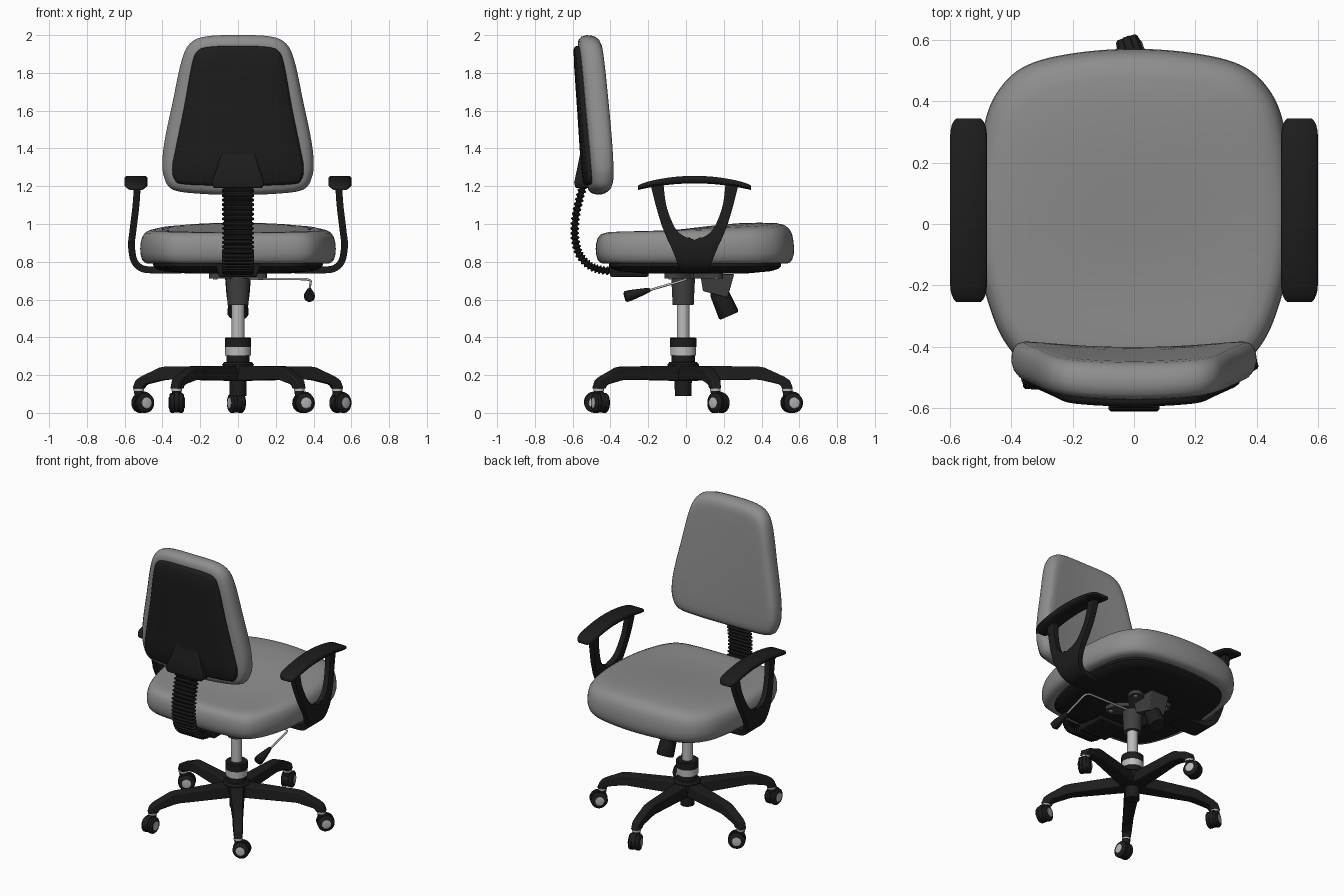
import bpy, bmesh, math
from mathutils import Vector as V

if "Cube" in bpy.data.objects:
    bpy.data.objects.remove(bpy.data.objects["Cube"])


def material(name, v):
    m = bpy.data.materials.new(name)
    m.diffuse_color = (v, v, v, 1)
    m.use_nodes = True
    m.node_tree.nodes["Principled BSDF"].inputs["Base Color"].default_value = m.diffuse_color
    return m


BLACK, DARK = material("black_plastic", 0.012), material("dark_metal", 0.05)
FABRIC, METAL = material("grey_fabric", 0.27), material("light_metal", 0.5)


def make(name, bm, mat, bevel=0, angle=35):
    bmesh.ops.recalc_face_normals(bm, faces=bm.faces)
    me = bpy.data.meshes.new(name)
    bm.to_mesh(me)
    bm.free()
    me.polygons.foreach_set("use_smooth", [True] * len(me.polygons))
    me.set_sharp_from_angle(angle=math.radians(angle))
    me.materials.append(mat)
    ob = bpy.data.objects.new(name, me)
    bpy.context.collection.objects.link(ob)
    if bevel:
        add_bevel(ob, bevel)
    return ob


def add_bevel(ob, width):
    b = ob.modifiers.new("bevel", 'BEVEL')
    b.width, b.segments, b.limit_method = width, 3, 'ANGLE'


def loft(name, rings, mat, bevel=0, angle=35):
    bm = bmesh.new()
    rs = [[bm.verts.new(p) for p in r] for r in rings]
    n = len(rs[0])
    for a, b in zip(rs, rs[1:]):
        for i in range(n):
            bm.faces.new((a[i], a[(i + 1) % n], b[(i + 1) % n], b[i]))
    bm.faces.new(rs[0])
    bm.faces.new(rs[-1])
    return make(name, bm, mat, bevel, angle)


def spline(pts, n, closed=False):
    # Catmull-Rom through points of any dimension
    P, out, c = [V(p) for p in pts], [], len(pts)
    for i in range(c if closed else c - 1):
        if closed:
            a, b, d, e = (P[(i + k) % c] for k in (-1, 0, 1, 2))
        else:
            a, b, d, e = (P[min(max(i + k, 0), c - 1)] for k in (-1, 0, 1, 2))
        for j in range(n):
            t = j / n
            out.append(0.5 * (2 * b + (d - a) * t + (2 * a - 5 * b + 4 * d - e) * t * t
                              + (3 * b - a - 3 * d + e) * t ** 3))
    return out if closed else out + [P[-1]]


def outline(half, n=6):
    return spline(half + [(-x, y) for x, y in half[-2:0:-1]], n, True)


def turned(name, origin, axis, profile, mat, n=28):
    # round part: profile is (distance along axis, radius)
    axis = V(axis).normalized()
    u = axis.orthogonal().normalized()
    w = axis.cross(u)
    ang = [2 * math.pi * i / n for i in range(n)]
    return loft(name, [[V(origin) + axis * d + (u * math.cos(a) + w * math.sin(a)) * r
                        for a in ang] for d, r in profile], mat)


# seat cushion
seat = outline([(0, .572), (.2, .557), (.35, .518), (.44, .44), (.49, .32), (.517, .1), (.508, -.1),
                (.478, -.25), (.425, -.38), (.35, -.45), (.2, -.473), (0, -.478)])
SC = V((0, .05))


def seat_ring(s, z, crown):
    r = []
    for p in seat:
        q = SC + (p - SC) * s
        f = min(max((q.y + .25) / .6, 0), 1)
        r.append((q.x, q.y, z + crown * (.04 * f * f * (3 - 2 * f) * (1 - (q.x / .55) ** 2)
                                         - .012 * (1 - f) * (1 - (q.x / .5) ** 2))))
    return r


loft("seat_cushion", [seat_ring(*a) for a in (
    (.9, .79, 0), (.95, .793, 0), (.98, .81, 0), (.997, .84, 0), (1, .87, 0), (.995, .9, .2), (.98, .93, .4),
    (.95, .952, .6), (.9, .963, .8), (.82, .967, .95), (.65, .967, 1), (.45, .967, 1), (.25, .967, 1),
    (.08, .967, 1))], FABRIC, angle=60)
loft("seat_pan", [seat_ring(s, z, 0) for s, z in (
    (.87, .80), (.865, .775), (.84, .762), (.76, .75), (.5, .737))], BLACK)

# backrest cushion and its rear shell
BC = V((0, 1.57))


def back_y(x, z):
    return -.507 - .05 * (z - 1.2) / .75 - .02 * (1 - (x / .3) ** 2)


def front_y(x, z):
    t = max((z - 1.15) / .8, 0)
    return -.382 - .05 * t ** 1.5 - .018 * (1 - (x / .32) ** 2)


def back_ring(half, s, d, push=0):
    r = []
    for p in half:
        q = BC + (p - BC) * s
        y0, y1 = back_y(q.x, q.y), front_y(q.x, q.y)
        r.append((q.x, y0 + (y1 - y0) * d + push, q.y))
    return r


pad = outline([(0, 2), (.17, 1.993), (.255, 1.955), (.3, 1.86), (.345, 1.65), (.385, 1.46), (.4, 1.34),
               (.392, 1.25), (.345, 1.182), (.2, 1.16), (0, 1.155)])
loft("backrest_cushion", [back_ring(pad, s, d) for s, d in (
    (.2, .02), (.6, .02), (.88, .03), (.94, .07), (.98, .2), (1, .42), (.995, .62), (.98, .78), (.95, .91),
    (.9, .98), (.82, 1), (.6, 1), (.4, 1), (.2, 1), (.06, 1))], FABRIC, angle=60)
shell = outline([(0, 1.943), (.15, 1.938), (.215, 1.915), (.245, 1.84), (.285, 1.62), (.33, 1.4), (.348, 1.3),
                 (.335, 1.235), (.28, 1.21), (0, 1.203)])
loft("backrest_shell", [back_ring(shell, s, .1, p) for s, p in (
    (1, 0), (1, -.016), (.985, -.026), (.95, -.033), (.7, -.036), (.4, -.036), (.1, -.036))], BLACK)


def rect(c, hx, hy, z):
    return [(sx * hx, c + sy * hy, z) for sx, sy in ((-1, -1), (1, -1), (1, 1), (-1, 1))]


loft("backrest_clip", [rect(-.545, .13, .04, 1.19), rect(-.548, .14, .044, 1.22), rect(-.54, .11, .035, 1.3),
                       rect(-.535, .08, .02, 1.4)], BLACK, .008)

# ribbed back support sleeve
path = spline([(-.54, 1.215), (-.565, 1.13), (-.585, 1.03), (-.588, .93), (-.565, .84), (-.51, .78),
               (-.44, .755), (-.36, .752)], 16)
rings = []
for i, p in enumerate(path):
    t = (path[min(i + 1, len(path) - 1)] - path[max(i - 1, 0)]).normalized()
    nrm, big = V((-t.y, t.x)), i % 4 < 2
    h, w = (.023, .084) if big else (.015, .074)
    ring = []
    for sx, sn in ((-1, -.6), (-.9, -1), (.9, -1), (1, -.6), (1, .6), (.9, 1), (-.9, 1), (-1, .6)):
        q = p + nrm * h * sn
        ring.append((sx * w, q.x, q.y))
    rings.append(ring)
loft("ribbed_sleeve", rings, BLACK, angle=25)
loft("sleeve_bracket", [rect(-.3, .1, .1, .72), rect(-.3, .12, .11, .79)], BLACK, .008)

# armrests: forked strip bent under the seat, plus arched pad
stations = spline([(.532, 1.22, .235, .165), (.54, 1.1, .205, .15), (.552, 1, .175, .115), (.558, .95, .155, .08),
                   (.562, .922, .143, .035), (.563, .914, .14, 0), (.563, .87, .12, 0), (.55, .805, .092, 0),
                   (.515, .768, .077, 0), (.46, .757, .07, 0), (.3, .757, .07, 0)], 4)
for side, sx in (("left", -1), ("right", 1)):
    bm = bmesh.new()
    prev = None
    for x, z, o, i in stations:
        i = max(i, 0) if z > .916 else 0
        cur = [bm.verts.new((sx * x, y, z)) for y in (i, (i + o) / 2, o)]
        if prev:
            for k in (0, 1):
                bm.faces.new((prev[k], prev[k + 1], cur[k + 1], cur[k]))
        prev = cur
    arm = make(side + "_arm_bracket", bm, BLACK)
    arm.location.y = .045
    mir = arm.modifiers.new("mirror", 'MIRROR')
    mir.use_axis = (False, True, False)
    sol = arm.modifiers.new("solidify", 'SOLIDIFY')
    sol.thickness, sol.offset = .036, 0
    add_bevel(arm, .008)
    rings = []
    for k in range(25):
        t = -math.cos(math.pi * k / 24)
        w = .061 * (1 - .35 * abs(t) ** 16)
        top = 1.255 - .045 * t * t - .008 * abs(t) ** 16
        low = 1.215 - .035 * t * t
        rings.append([(sx * .54 + a * w, .045 + .3 * t, top + (low - top) * b) for a, b in (
            (-.85, 0), (.85, 0), (1, .25), (1, .65), (.75, 1), (-.75, 1), (-1, .65), (-1, .25))])
    loft(side + "_arm_pad", rings, BLACK, angle=50)

# gas column and hub
CY = -.015
up, foot = (0, 0, 1), (0, CY, 0)
turned("base_hub", foot, up, [(.09, .044), (.17, .046), (.17, .078), (.255, .084), (.268, .075),
                              (.27, .062), (.31, .062)], BLACK)
turned("column_ring", foot, up, [(.305, .068), (.352, .068)], METAL)
turned("column_collar", foot, up, [(.35, .07), (.395, .07), (.4, .064)], BLACK)
turned("gas_lift", foot, up, [(.39, .034), (.58, .034)], METAL)
turned("column_sleeve", foot, up, [(.57, .056), (.69, .062), (.73, .062)], DARK)

# tilt mechanism under the seat
ang = [math.pi * i / 32 for i in range(64)]
loft("mount_plate", [[((.14 + .065 * math.cos(4 * a - math.pi)) * math.cos(a),
                       .04 + (.14 + .065 * math.cos(4 * a - math.pi)) * math.sin(a), z) for a in ang]
                     for z in (.712, .745)], DARK)
for i in range(4):
    a = math.pi / 4 + i * math.pi / 2
    turned("plate_bolt", (.17 * math.cos(a), .04 + .17 * math.sin(a), .705), up, [(0, .012), (.01, .014)], METAL, 12)
loft("tilt_housing", [[(s * .06, y, z) for s, y, z in ((-1, .09, .645), (1, .09, .645), (1, .22, .61), (-1, .22, .61))],
                      rect(.165, .07, .09, .735)], DARK, .005)
turned("tension_knob", (0, .165, .66), (0, .4, -.92), [(0, .035), (.02, .048), (.03, .05), (.15, .056), (.16, .05)],
       BLACK, 16)

# height lever
cu = bpy.data.curves.new("lever_rod", 'CURVE')
cu.dimensions, cu.bevel_depth = '3D', .006
sp = cu.splines.new('POLY')
rod = [(.03, 0, .71), (.36, 0, .708), (.38, -.01, .703), (.385, -.03, .697), (.378, -.21, .645)]
sp.points.add(len(rod) - 1)
for q, p in zip(sp.points, rod):
    q.co = (*p, 1)
cu.materials.append(METAL)
bpy.context.collection.objects.link(bpy.data.objects.new("lever_rod", cu))
turned("lever_handle", (.378, -.19, .652), (0, -.95, -.27), [(0, .01), (.02, .015), (.11, .029), (.135, .029), (.142, .02)],
       BLACK, 16)

# five-star base with twin-wheel casters
leg = [(.03, .25, .03, .17, .05), (.4, .245, .39, .176, .034), (.43, .24, .42, .172, .034),
       (.535, .192, .505, .152, .032), (.565, .172, .52, .142, .03), (.582, .128, .522, .128, .028)]
for k, spin in enumerate((200, 120, 0, 110, 135)):
    a = math.radians(90 + 72 * k)
    d, s = V((math.cos(a), math.sin(a), 0)), V((-math.sin(a), math.cos(a), 0))
    c = V(foot)
    loft("base_leg", [[c + d * rt + V((0, 0, zt)) - s * w * .85, c + d * rt + V((0, 0, zt)) + s * w * .85,
                       c + d * rb + V((0, 0, zb)) + s * w, c + d * rb + V((0, 0, zb)) - s * w]
                      for rt, zt, rb, zb, w in leg], BLACK, .01)
    stem = c + d * .552
    turned("caster_stem", stem, up, [(.06, .02), (.1, .024), (.118, .026)], BLACK, 16)
    turned("caster_washer", stem, up, [(.117, .028), (.129, .028)], METAL, 16)
    b = math.radians(spin)
    ax = V((math.cos(b), math.sin(b), 0))
    w = stem + V((ax.y, -ax.x, 0)) * .024 + V((0, 0, .053))
    turned("caster_hood", w + V((0, 0, .005)), ax, [(-.012, .055), (.012, .055)], BLACK)
    for sg in (-1, 1):
        turned("caster_wheel", w, ax * sg, [(.01, .05), (.014, .053), (.03, .053), (.037, .046), (.04, .03)], BLACK)
        turned("wheel_cap", w, ax * sg, [(.038, .031), (.042, .029), (.044, .02)], METAL)
